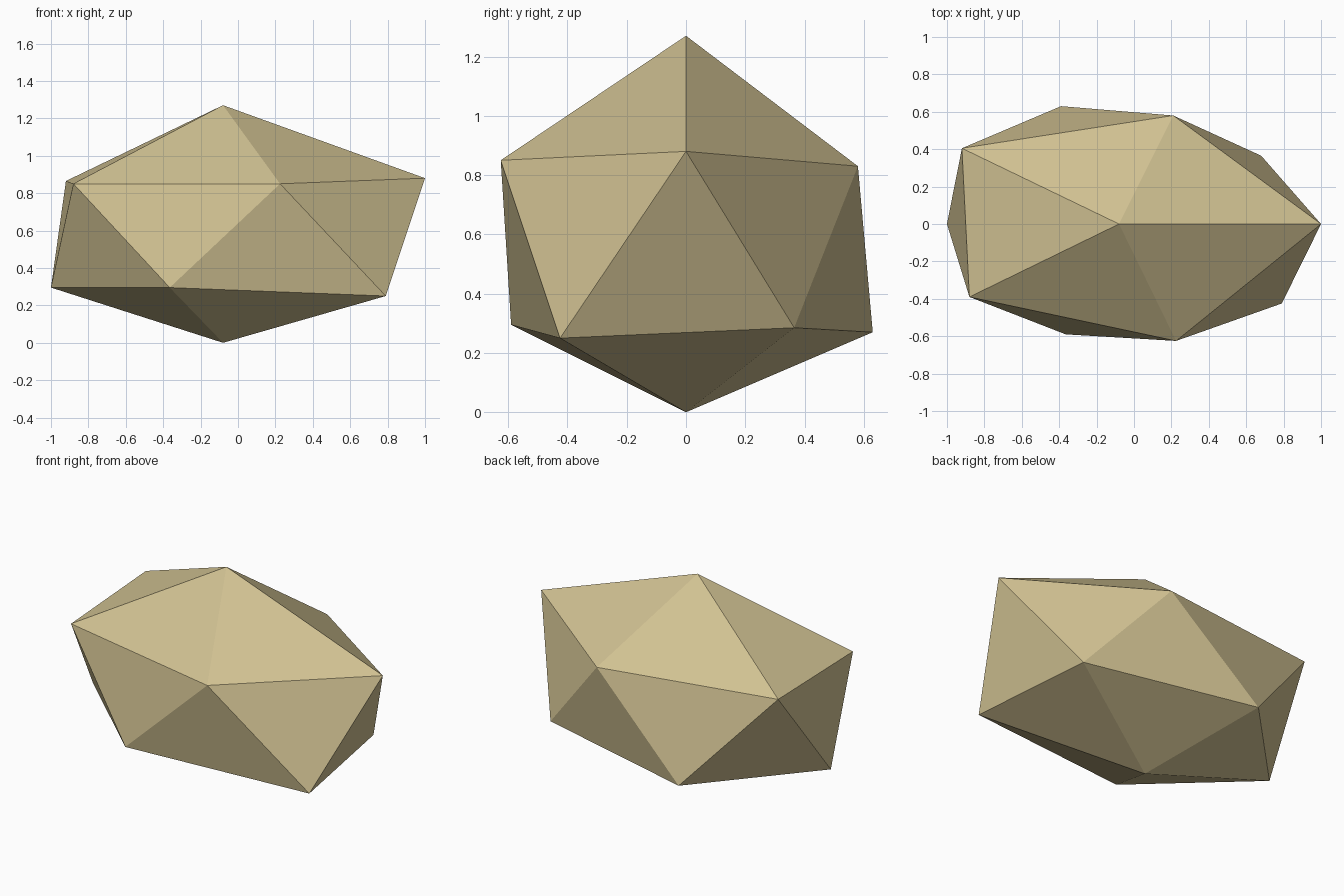
import bpy
import bmesh

cube = bpy.data.objects.get("Cube")
if cube:
    bpy.data.objects.remove(cube, do_unlink=True)

# Sandstone colour
SAND = (0.64, 0.54, 0.29, 1.0)
sand = bpy.data.materials.new("sandstone")
sand.use_nodes = True
sand.diffuse_color = SAND
sand.node_tree.nodes["Principled BSDF"].inputs["Base Color"].default_value = SAND

# Irregular stone: two staggered five-point rings between two poles
UPPER = [(1.0, 0.0, 0.88), (0.21, 0.58, 0.83), (-0.92, 0.405, 0.865),
         (-0.88, -0.39, 0.85), (0.225, -0.625, 0.85)]
LOWER = [(0.68, 0.365, 0.285), (-0.39, 0.63, 0.27), (-1.0, 0.0, 0.295),
         (-0.365, -0.59, 0.295), (0.79, -0.425, 0.25)]

bm = bmesh.new()
top = bm.verts.new((-0.08, 0.0, 1.27))
bottom = bm.verts.new((-0.08, 0.0, 0.0))
upper = [bm.verts.new(p) for p in UPPER]
lower = [bm.verts.new(p) for p in LOWER]

for i in range(5):
    j = (i + 1) % 5
    bm.faces.new((top, upper[i], upper[j]))           # cap
    bm.faces.new((upper[i], lower[i], upper[j]))      # band, pointing down
    bm.faces.new((upper[j], lower[i], lower[j]))      # band, pointing up
    bm.faces.new((bottom, lower[j], lower[i]))        # base

bmesh.ops.recalc_face_normals(bm, faces=bm.faces[:])
mesh = bpy.data.meshes.new("stone")
bm.to_mesh(mesh)
bm.free()
mesh.materials.append(sand)
stone = bpy.data.objects.new("stone", mesh)
bpy.context.collection.objects.link(stone)
